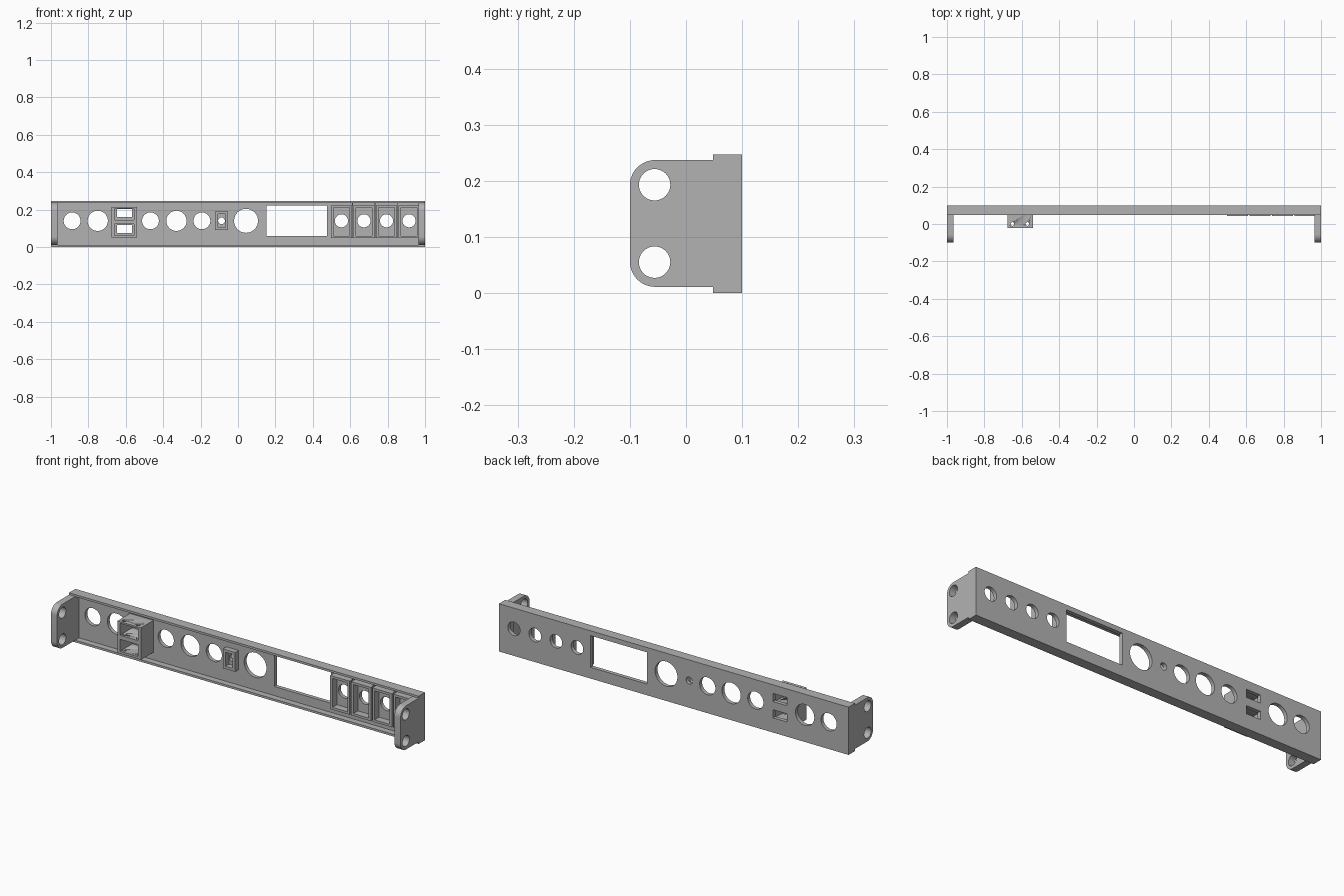
import bpy, bmesh, math
from mathutils import Matrix, Vector

if "Cube" in bpy.data.objects:
    bpy.data.objects.remove(bpy.data.objects["Cube"])

grey = bpy.data.materials.new("plain grey")
grey.use_nodes = True
colour = (0.45, 0.45, 0.45, 1)
grey.diffuse_color = colour
grey.node_tree.nodes["Principled BSDF"].inputs["Base Color"].default_value = colour

FRONT = Matrix(((1, 0, 0, 0), (0, 0, 1, 0), (0, 1, 0, 0), (0, 0, 0, 1)))
SIDE = Matrix(((0, 0, 1, 0), (1, 0, 0, 0), (0, 1, 0, 0), (0, 0, 0, 1)))
TOP = Matrix.Identity(4)


def rect(x0, x1, z0, z1):
    return [(x0, z0), (x1, z0), (x1, z1), (x0, z1)]


def arc(x, z, r, start=0, sweep=360, steps=48):
    count = steps if sweep == 360 else steps + 1
    angles = [math.radians(start + sweep * i / steps) for i in range(count)]
    return [(x + r * math.cos(a), z + r * math.sin(a)) for a in angles]


def plate(name, loops, low, high, frame=FRONT):
    """Extrude an outline with holes from low to high along the frame's depth."""
    curve = bpy.data.curves.new(name, "CURVE")
    curve.dimensions = "2D"
    curve.fill_mode = "BOTH"
    curve.extrude = (high - low) / 2
    for loop in loops:
        spline = curve.splines.new("POLY")
        spline.points.add(len(loop) - 1)
        for point, (u, v) in zip(spline.points, loop):
            point.co = (u, v, 0, 1)
        spline.use_cyclic_u = True
    obj = bpy.data.objects.new(name, curve)
    bpy.context.collection.objects.link(obj)
    bpy.ops.object.select_all(action="DESELECT")
    obj.select_set(True)
    bpy.context.view_layer.objects.active = obj
    bpy.ops.object.convert(target="MESH")
    obj = bpy.context.object
    mesh = obj.data
    bm = bmesh.new()
    bm.from_mesh(mesh)
    bmesh.ops.remove_doubles(bm, verts=bm.verts, dist=1e-5)
    bm.transform(frame @ Matrix.Translation(Vector((0, 0, (low + high) / 2))))
    bmesh.ops.recalc_face_normals(bm, faces=bm.faces)
    bm.to_mesh(mesh)
    bm.free()
    mesh.materials.clear()
    mesh.materials.append(grey)
    bpy.ops.object.shade_smooth_by_angle(angle=math.radians(30))
    return obj


MID, HEIGHT, LIP = 0.14, 0.247, 0.011
PANEL = 0.08  # front face of the thin panel
BACK = 0.1

# Panel with its round holes, port slots and display window
holes = [(-0.887, 0.045), (-0.75, 0.054), (-0.468, 0.045), (-0.329, 0.054),
         (-0.193, 0.045), (-0.088, 0.018), (0.043, 0.064)]
key_x = [0.553 + 0.1205 * i for i in range(4)]
holes += [(x, 0.035) for x in key_x]
slots = [rect(-0.648, -0.568, z, z + 0.042) for z in (0.076, 0.16)]
window = rect(0.152, 0.476, 0.058, 0.222)
plate("panel", [rect(-1, 1, 0, HEIGHT), window] + slots
      + [arc(x, MID, r) for x, r in holes], PANEL, BACK)

# Flanges along the top and bottom edges
for name, z in (("bottom_flange", 0), ("top_flange", HEIGHT - LIP)):
    plate(name, [rect(-1, 1, z, z + LIP)], 0.048, PANEL)

# Rounded mounting ears with two bolt holes each
R, LOW, TIP = 0.045, LIP, HEIGHT - LIP + 0.001
outline = [(PANEL, LOW), (PANEL, TIP)]
outline += arc(-0.1 + R, TIP - R, R, 90, 90, 12)
outline += arc(-0.1 + R, LOW + R, R, 180, 90, 12)
bolts = [arc(-0.056, z, 0.028) for z in (0.055, 0.193)]
for name, x in (("right_ear", -1), ("left_ear", 0.965)):
    plate(name, [outline] + bolts, x, x + 0.035, SIDE)

# Double port housing, with screw holes drilled from above
port_slots = [rect(-0.66, -0.556, z, z + 0.062) for z in (0.062, 0.145)]
housing = plate("port_housing", [rect(-0.675, -0.54, 0.05, 0.215)] + port_slots,
                -0.022, PANEL)
drill = plate("screw_drill", [arc(x, 0, 0.01, steps=16) for x in (-0.65, -0.57)],
              0.03, 0.25, TOP)
cut = housing.modifiers.new("screw_holes", "BOOLEAN")
cut.operation = "DIFFERENCE"
cut.solver = "EXACT"
cut.object = drill
bpy.context.view_layer.objects.active = housing
bpy.ops.object.modifier_apply(modifier=cut.name)
bpy.data.objects.remove(drill)

# Small indicator socket
plate("indicator_socket", [rect(-0.123, -0.053, 0.09, 0.19),
                           rect(-0.108, -0.068, 0.104, 0.176)], 0.052, PANEL)

# Button frames with thin ribs beside them
for i, x in enumerate(key_x):
    right = min(x + 0.056, 0.966)
    plate(f"button_frame_{i + 1}", [rect(x - 0.056, right, 0.048, 0.222),
                                    rect(x - 0.043, min(x + 0.043, 0.957), 0.06, 0.21)],
          0.043, PANEL)
    if i:
        plate(f"button_rib_{i}", [rect(x - 0.063, x - 0.058, 0.048, 0.237)], 0.058, PANEL)
